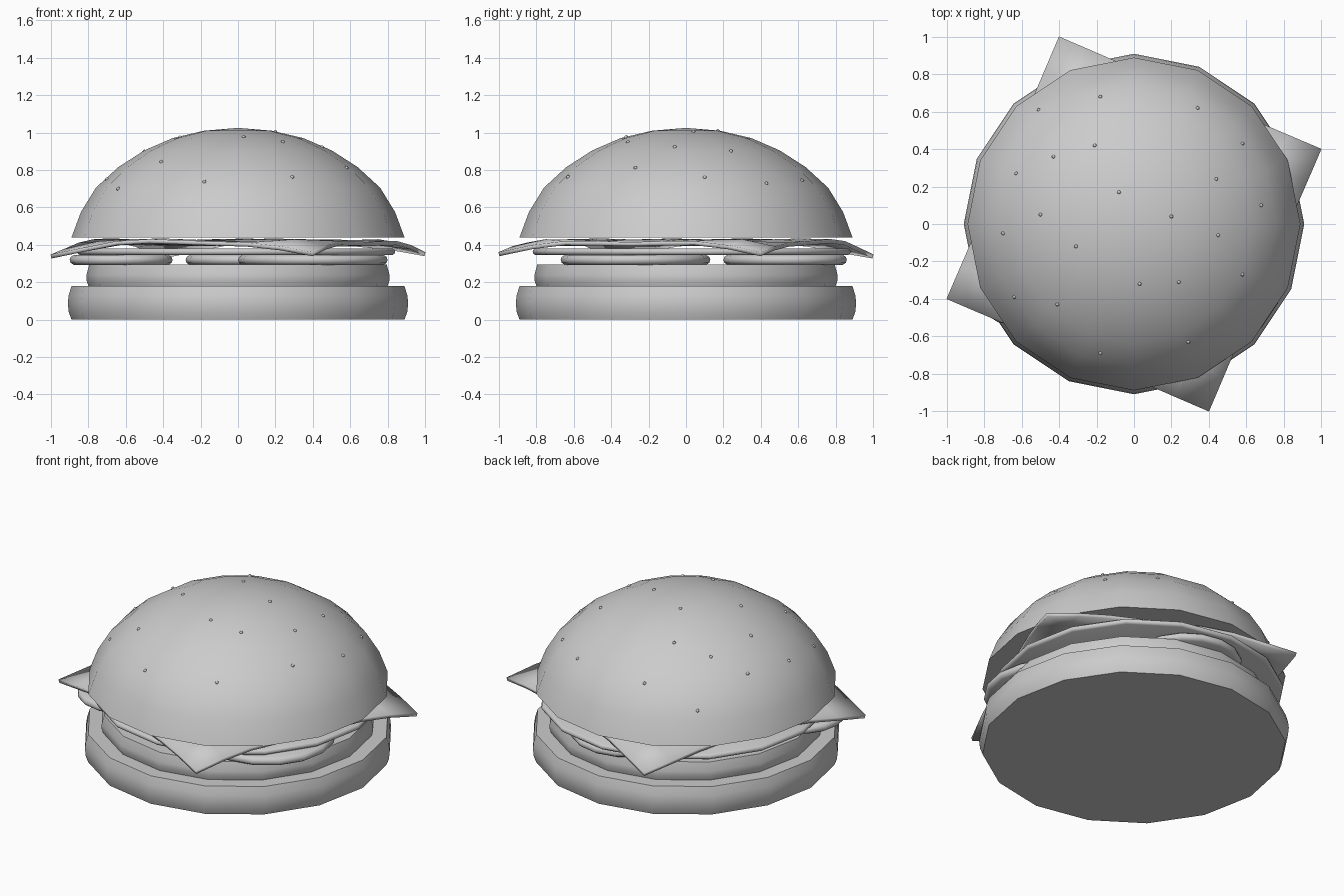
import bpy, bmesh, math

if "Cube" in bpy.data.objects:
    bpy.data.objects.remove(bpy.data.objects["Cube"])

SIDES = 16


def finish(name, bm, loc=(0, 0, 0), angle=40):
    bmesh.ops.recalc_face_normals(bm, faces=bm.faces)
    me = bpy.data.meshes.new(name)
    bm.to_mesh(me)
    bm.free()
    ob = bpy.data.objects.new(name, me)
    ob.location = loc
    bpy.context.collection.objects.link(ob)
    bpy.ops.object.select_all(action='DESELECT')
    ob.select_set(True)
    bpy.context.view_layer.objects.active = ob
    bpy.ops.object.shade_smooth_by_angle(angle=math.radians(angle))
    return ob


def lathe(name, profile, loc=(0, 0, 0)):
    """Stack of 16-sided rings; each end is capped, or a pole if its radius is 0."""
    bm = bmesh.new()
    rings = []
    for r, z in profile:
        if r == 0:
            rings.append([bm.verts.new((0, 0, z))] * SIDES)
        else:
            rings.append([bm.verts.new((r * math.cos(i * math.tau / SIDES),
                                        r * math.sin(i * math.tau / SIDES), z))
                          for i in range(SIDES)])
    for a, b in zip(rings, rings[1:]):
        for i in range(SIDES):
            j = (i + 1) % SIDES
            quad = list(dict.fromkeys((a[i], a[j], b[j], b[i])))
            bm.faces.new(quad)
    for ring in (rings[0], rings[-1]):
        if ring[0] is not ring[1]:
            bm.faces.new(ring)
    return finish(name, bm, loc)


def slice_disc(name, x, y, z, r, h):
    """Flat slice with a rounded rim."""
    b = h * 0.4
    return lathe(name, [(r - b, 0), (r - b * 0.25, h * 0.2), (r, h * 0.5),
                        (r - b * 0.25, h * 0.8), (r - b, h)], (x, y, z))


# Buns
lathe("bottom_bun", [(0.89, 0), (0.905, 0.04), (0.91, 0.09), (0.905, 0.13), (0.89, 0.18)])
dome = [(0.89, 0.44), (0.84, 0.575), (0.76, 0.705), (0.64, 0.815), (0.5, 0.905),
        (0.35, 0.97), (0.18, 1.01), (0, 1.025)]
lathe("top_bun", dome)

# Patty and sliced fillings
lathe("patty", [(0.80, 0.18), (0.81, 0.21), (0.81, 0.24), (0.795, 0.295)])
for i, (x, y, r) in enumerate([(0.4, -0.27, 0.4), (0.05, 0.53, 0.33), (-0.625, -0.27, 0.275)]):
    slice_disc(f"pickle_slice_{i + 1}", x, y, 0.293, r, 0.052)
slice_disc("large_slice", -0.01, 0.03, 0.345, 0.85, 0.035)

# Cheese sheet: turned square with drooping corners and a gentle wave
N = 8
bm = bmesh.new()
grid = []
for i in range(N + 1):
    row = []
    for j in range(N + 1):
        s, t = 2 * i / N - 1, 2 * j / N - 1
        u, v = (s + t) / 2, (t - s) / 2
        x, y = u - 0.4 * v, 0.4 * u + v
        z = 0.413 + 0.01 * math.sin(5 * s) * math.cos(4 * t)
        z -= 0.27 * max(0, math.hypot(x, y) - 0.82)
        row.append(bm.verts.new((x, y, z)))
    grid.append(row)
for i in range(N):
    for j in range(N):
        bm.faces.new((grid[i][j], grid[i + 1][j], grid[i + 1][j + 1], grid[i][j + 1]))
cheese = finish("cheese", bm, angle=5)
sol = cheese.modifiers.new("thickness", 'SOLIDIFY')
sol.thickness = 0.022
sol.offset = 0

# Sesame seeds resting on the dome
seeds = [(-.51, .61), (-.18, .68), (.34, .62), (.58, .43), (-.21, .42), (-.43, .36),
         (-.63, .27), (-.08, .17), (.44, .24), (.2, .04), (.68, .1), (-.5, .05),
         (.45, -.06), (-.7, -.05), (-.31, -.12), (.03, -.32), (.24, -.31), (.58, -.27),
         (-.64, -.39), (-.41, -.43), (.29, -.63), (-.18, -.69)]


def dome_height(x, y):
    step = math.tau / SIDES
    a = math.atan2(y, x) % step - step / 2
    r = math.hypot(x, y) * math.cos(a) / math.cos(step / 2)
    for (r0, z0), (r1, z1) in zip(dome, dome[1:]):
        if r1 <= r <= r0:
            return z1 + (z0 - z1) * (r - r1) / (r0 - r1)
    return dome[0][1]


for k, (x, y) in enumerate(seeds):
    bm = bmesh.new()
    bmesh.ops.create_uvsphere(bm, u_segments=8, v_segments=6, radius=0.01)
    finish(f"sesame_seed_{k + 1}", bm, (x, y, dome_height(x, y)), 60)
